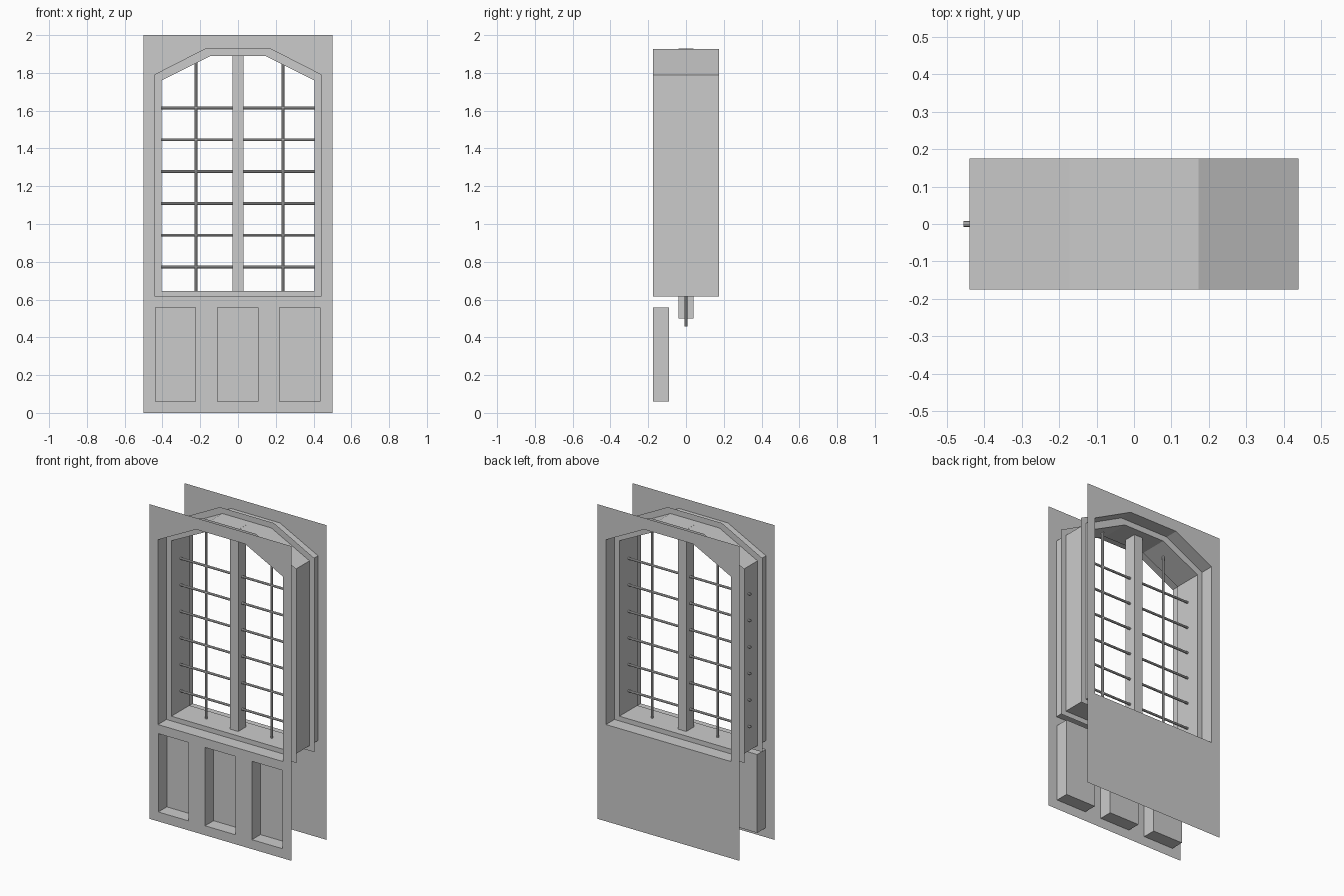
import bpy, bmesh, math
from mathutils import Vector

cube = bpy.data.objects.get("Cube")
if cube:
    bpy.data.objects.remove(cube)

GREY = (0.6, 0.6, 0.6)
mat = bpy.data.materials.new("plain grey")
mat.use_nodes = True
mat.diffuse_color = (*GREY, 1)
mat.node_tree.nodes["Principled BSDF"].inputs["Base Color"].default_value = (*GREY, 1)

FACE = 0.175    # half the wall thickness
SASH = 0.09     # half the window frame thickness


def finish(name, bm):
    mesh = bpy.data.meshes.new(name)
    bm.to_mesh(mesh)
    bm.free()
    mesh.materials.append(mat)
    ob = bpy.data.objects.new(name, mesh)
    bpy.context.collection.objects.link(ob)
    return ob


def arch(side, bottom, spring, flat, top):
    half = [(side, bottom), (side, spring), (flat, top)]
    return half + [(-x, z) for x, z in reversed(half)]


def rect(x0, x1, z0, z1):
    return [(x0, z0), (x1, z0), (x1, z1), (x0, z1)]


def sheet(name, loops, y):
    """Flat sheet with an outline and any number of holes."""
    bm = bmesh.new()
    edges = []
    for pts in loops:
        vs = [bm.verts.new((x, y, z)) for x, z in pts]
        edges += [bm.edges.new((a, b)) for a, b in zip(vs, vs[1:] + vs[:1])]
    bmesh.ops.triangle_fill(bm, edges=edges, use_beauty=True,
                            normal=Vector((0, math.copysign(1, y), 0)))
    bmesh.ops.dissolve_limit(bm, angle_limit=0.01, verts=bm.verts, edges=bm.edges)
    return finish(name, bm)


def tube(name, pts, y0, y1, back=False):
    """Open reveal along y, facing inward, optionally closed at the back."""
    bm = bmesh.new()
    a = [bm.verts.new((x, y0, z)) for x, z in pts]
    b = [bm.verts.new((x, y1, z)) for x, z in pts]
    for i in range(len(pts)):
        j = (i + 1) % len(pts)
        bm.faces.new((a[i], a[j], b[j], b[i]))
    if back:
        bm.faces.new(b)
    return finish(name, bm)


def bar(name, start, end, radius):
    bm = bmesh.new()
    s, e = Vector(start), Vector(end)
    bmesh.ops.create_cone(bm, cap_ends=True, segments=8, radius1=radius,
                          radius2=radius, depth=(e - s).length)
    turn = (e - s).to_track_quat('Z', 'Y').to_matrix()
    bmesh.ops.rotate(bm, matrix=turn, verts=bm.verts)
    bmesh.ops.translate(bm, vec=(s + e) / 2, verts=bm.verts)
    return finish(name, bm)


# Nested arch outlines
inner = arch(0.405, 0.645, 1.76, 0.145, 1.89)
opening = arch(0.44, 0.615, 1.79, 0.172, 1.927)
flange = arch(0.475, 0.583, 1.815, 0.19, 1.963)
wall = rect(-0.5, 0.5, 0, 2)
panels = [rect(c - 0.107, c + 0.107, 0.06, 0.558) for c in (-0.331, -0.002, 0.328)]

# Wall sheets and window reveal
sheet("front_wall", [wall, opening] + panels, -FACE)
sheet("back_wall", [wall, opening], FACE)
tube("window_reveal", opening, -FACE, FACE)

# Recessed lower panels
for i, p in enumerate(panels):
    tube(f"recessed_panel_{i + 1}", p, -FACE, -SASH, back=True)

# Window frame
tube("frame_lining", inner, -SASH, SASH)
sheet("frame_front", [flange, inner], -SASH)
sheet("frame_back", [flange, inner], SASH)

# Mullion
bm = bmesh.new()
bmesh.ops.create_cube(bm, size=1)
bmesh.ops.scale(bm, vec=(0.06, 0.08, 1.428), verts=bm.verts)
bmesh.ops.translate(bm, vec=(0, 0, 1.214), verts=bm.verts)
finish("mullion", bm)

# Glazing bars
for i in range(6):
    z = 0.772 + i * 0.1685
    bar(f"cross_bar_{i + 1}", (-0.456, 0, z), (0.42, 0, z), 0.0075)
for name, x in (("right_upright_bar", -0.222), ("left_upright_bar", 0.238)):
    bar(name, (x, 0, 0.457), (x, 0, 1.875), 0.0075)
